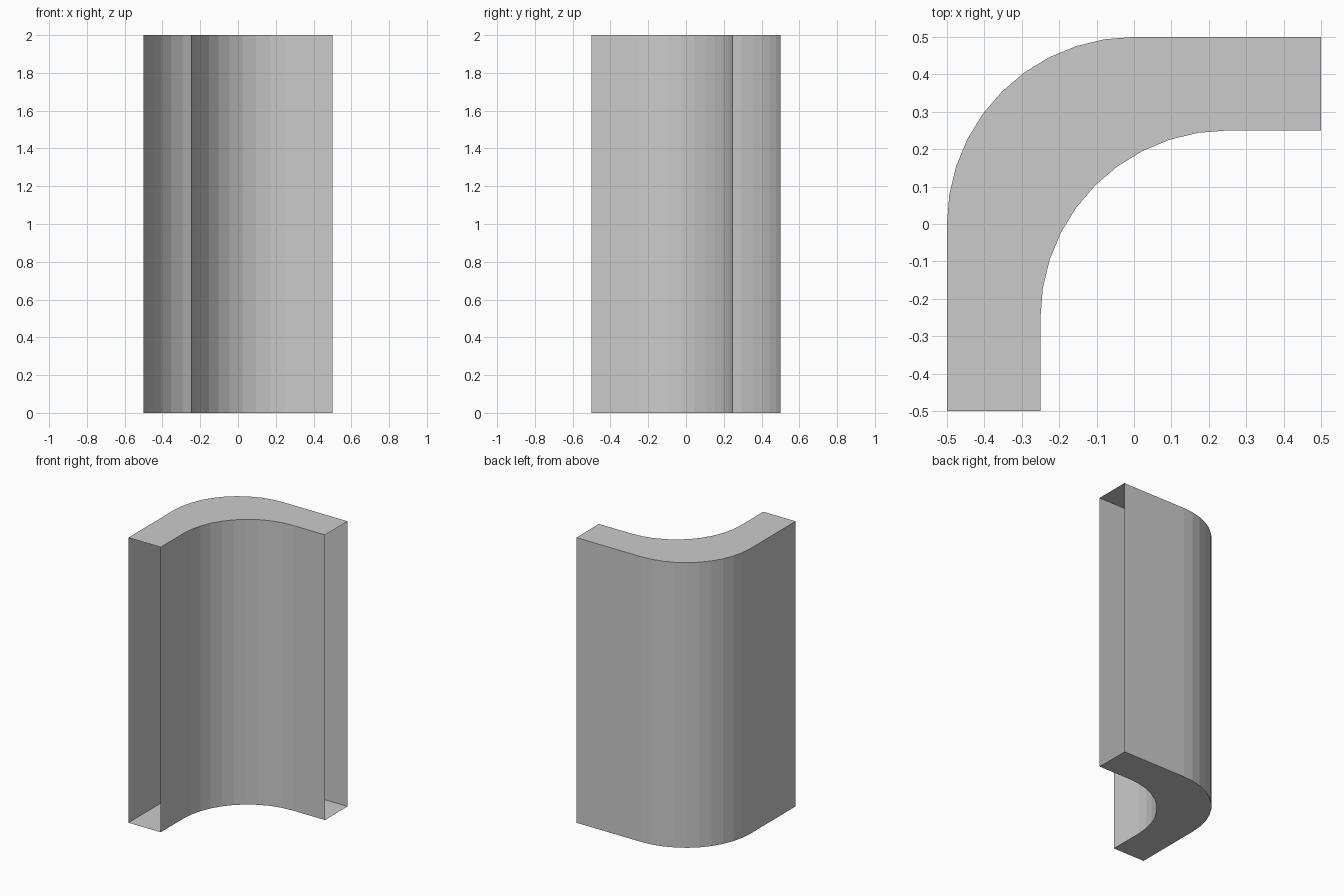
import bpy
import bmesh
from math import cos, sin, pi

if "Cube" in bpy.data.objects:
    bpy.data.objects.remove(bpy.data.objects["Cube"])

HEIGHT, RADIUS, STEPS = 2.0, 0.5, 10


def wall_line(cx, cy, start, end):
    """Straight run, quarter-circle bend, straight run."""
    angles = [pi - i * pi / 2 / STEPS for i in range(STEPS + 1)]
    bend = [(cx + RADIUS * cos(a), cy + RADIUS * sin(a)) for a in angles]
    return [start] + bend + [end]


outer = wall_line(0, 0, (-0.5, -0.5), (0.5, 0.5))
inner = wall_line(0.25, -0.25, (-0.25, -0.5), (0.5, 0.25))

# Sweep a rectangular section along the bend, leaving both ends open
bm = bmesh.new()
rings = []
for o, i in zip(outer, inner):
    section = [(*o, 0), (*i, 0), (*i, HEIGHT), (*o, HEIGHT)]
    rings.append([bm.verts.new(p) for p in section])
for a, b in zip(rings, rings[1:]):
    for k in range(4):
        n = (k + 1) % 4
        bm.faces.new((a[k], b[k], b[n], a[n]))

mesh = bpy.data.meshes.new("curved_corner_wall")
bm.to_mesh(mesh)
bm.free()
wall = bpy.data.objects.new("curved_corner_wall", mesh)
bpy.context.collection.objects.link(wall)
